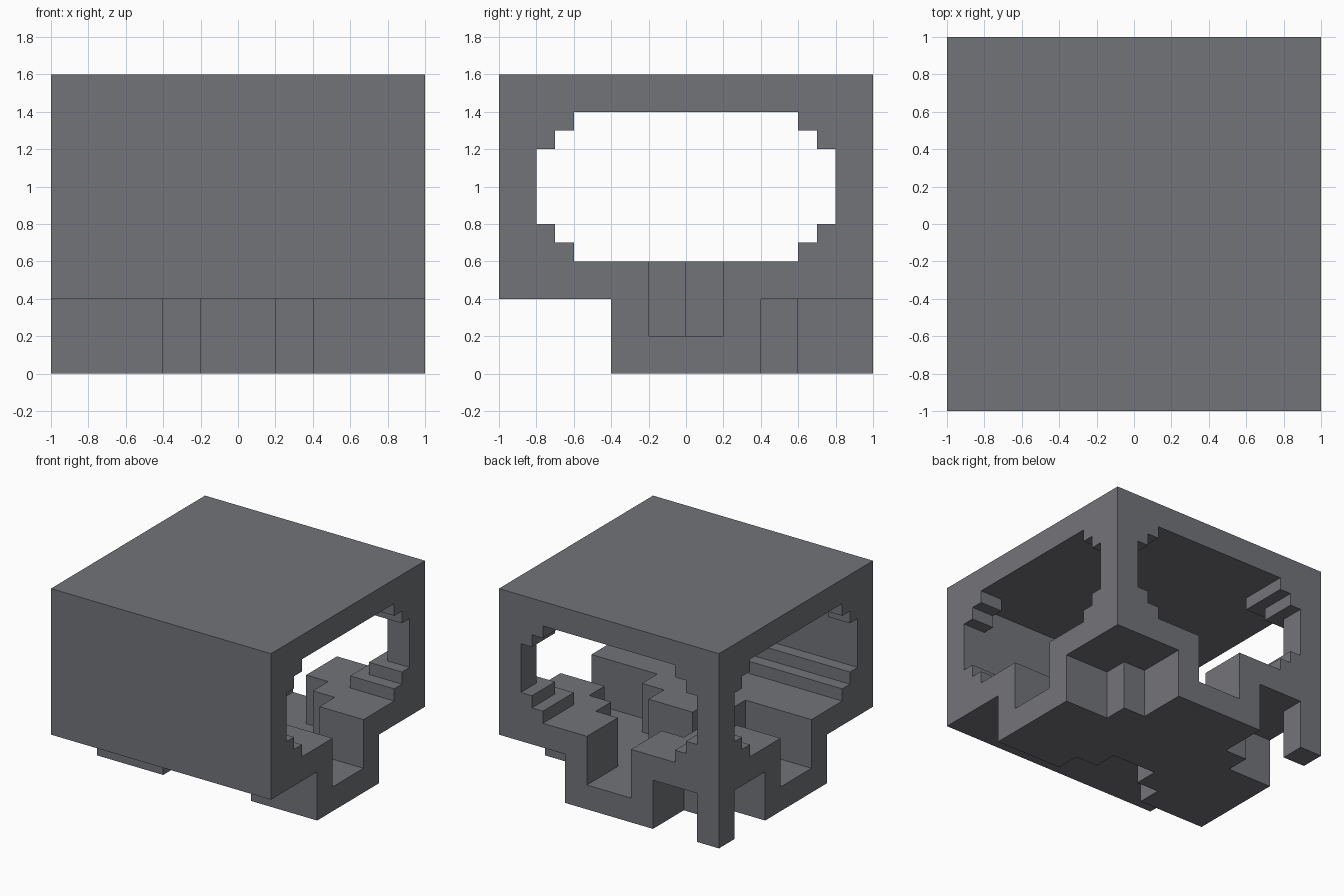
import bpy
import bmesh

cube = bpy.data.objects.get("Cube")
if cube:
    bpy.data.objects.remove(cube, do_unlink=True)

stone = bpy.data.materials.new("slate_grey")
stone.use_nodes = True
grey = (0.171, 0.174, 0.191, 1)
stone.diffuse_color = grey
stone.node_tree.nodes["Principled BSDF"].inputs["Base Color"].default_value = grey

# How a flat profile (u, v) swept along w maps to space
ALONG_X = lambda u, v, w: (w, u, v)
ALONG_Y = lambda u, v, w: (u, w, v)
ALONG_Z = lambda u, v, w: (u, v, w)


def prism(name, points, place, low, high):
    """Sweep a closed profile between two offsets."""
    bm = bmesh.new()
    rings = [[bm.verts.new(place(u, v, w)) for u, v in points] for w in (low, high)]
    for ring in rings:
        bm.faces.new(ring)
    for i in range(len(points)):
        j = (i + 1) % len(points)
        bm.faces.new((rings[0][i], rings[0][j], rings[1][j], rings[1][i]))
    bmesh.ops.recalc_face_normals(bm, faces=bm.faces)
    mesh = bpy.data.meshes.new(name)
    bm.to_mesh(mesh)
    bm.free()
    obj = bpy.data.objects.new(name, mesh)
    mesh.materials.append(stone)
    bpy.context.collection.objects.link(obj)
    return obj


def mirrored(half):
    return half + [(-u, v) for u, v in reversed(half)]


def rect(u0, u1, v0, v1):
    return [(u0, v0), (u1, v0), (u1, v1), (u0, v1)]


def combine(target, other, operation):
    """Apply a boolean and discard the second solid."""
    mod = target.modifiers.new("shape", 'BOOLEAN')
    mod.operation = operation
    mod.solver = 'EXACT'
    mod.object = other
    bpy.context.view_layer.objects.active = target
    bpy.ops.object.modifier_apply(modifier=mod.name)
    bpy.data.objects.remove(other, do_unlink=True)


# Main block
shell = prism("hollow_block", rect(-1, 1, -1, 1), ALONG_Z, 0.4, 1.6)

# Branching channel housing under the floor, and the single corner leg
housing = mirrored([(.2, 0), (.2, -.2), (.4, -.2), (.4, -.4), (1, -.4),
                    (1, .4), (.6, .4), (.6, .6), (.4, .6), (.4, 1)])
combine(shell, prism("channel_housing", housing, ALONG_Z, 0, 0.5), 'UNION')
combine(shell, prism("corner_leg", rect(-1, -.8, .8, 1), ALONG_Z, 0, 0.5), 'UNION')

# Stepped openings: through both sides, and out of the back
opening = mirrored([(.6, .6), (.6, .7), (.7, .7), (.7, .8), (.8, .8),
                    (.8, 1.2), (.7, 1.2), (.7, 1.3), (.6, 1.3), (.6, 1.4)])
combine(shell, prism("side_opening", opening, ALONG_X, -1.1, 1.1), 'DIFFERENCE')
combine(shell, prism("back_opening", opening, ALONG_Y, 0, 1.1), 'DIFFERENCE')

# Flat upper wall inside the front
combine(shell, prism("front_hollow", rect(-.8, .8, -.8, 0), ALONG_Z, 1, 1.4), 'DIFFERENCE')

# Sunken channel in the floor
channel = mirrored([(.2, .2), (.2, 0), (.4, 0), (.4, -.2), (1.1, -.2), (1.1, .2),
                    (.6, .2), (.6, .4), (.4, .4), (.4, .6), (.2, .6), (.2, 1.1)])
combine(shell, prism("channel", channel, ALONG_Z, 0.2, 1), 'DIFFERENCE')
